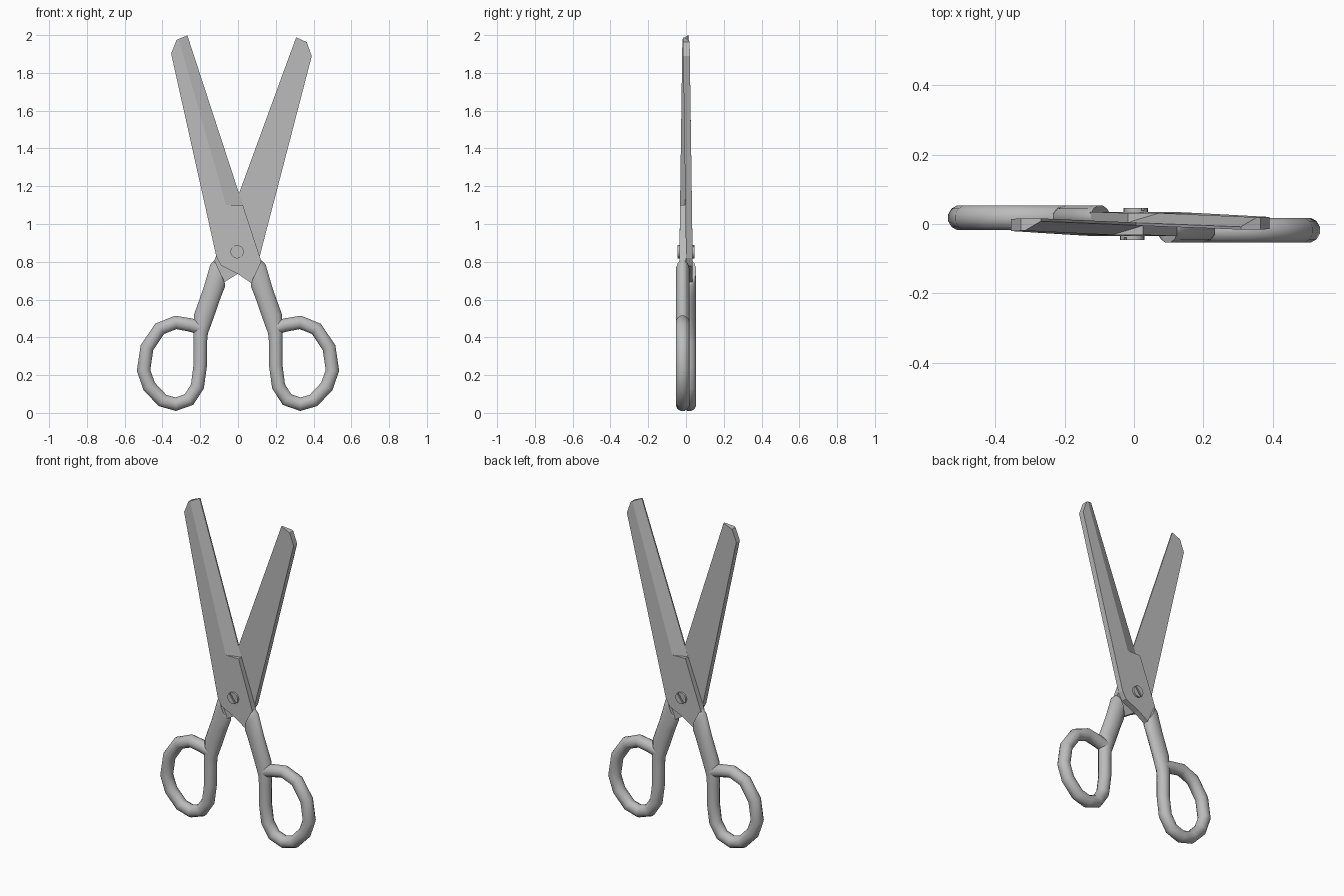
import bpy, bmesh, math
from mathutils import Matrix, Vector

cube = bpy.data.objects.get("Cube")
if cube:
    bpy.data.objects.remove(cube)

steel = bpy.data.materials.new("grey steel")
steel.use_nodes = True
grey = (0.5, 0.5, 0.5, 1)
steel.diffuse_color = grey
steel.node_tree.nodes["Principled BSDF"].inputs["Base Color"].default_value = grey

THICK = 0.035
PIVOT = Vector((-0.005, 0, 0.853))


def add_object(name, bm, smooth=False):
    bmesh.ops.recalc_face_normals(bm, faces=bm.faces[:])
    mesh = bpy.data.meshes.new(name)
    bm.to_mesh(mesh)
    bm.free()
    mesh.materials.append(steel)
    obj = bpy.data.objects.new(name, mesh)
    bpy.context.collection.objects.link(obj)
    if smooth:
        bpy.ops.object.select_all(action="DESELECT")
        obj.select_set(True)
        bpy.context.view_layer.objects.active = obj
        bpy.ops.object.shade_smooth_by_angle(angle=math.radians(50))
    return obj


def skin(bm, sections):
    """Join matching rings of points into a capped solid."""
    rings = [[bm.verts.new(p) for p in ring] for ring in sections]
    for a, b in zip(rings, rings[1:]):
        for i in range(len(a)):
            j = (i + 1) % len(a)
            bm.faces.new((a[i], a[j], b[j], b[i]))
    bm.faces.new(rings[0])
    bm.faces.new(rings[-1])


def cut_away(bm, point, normal):
    """Slice off what lies beyond a plane and close the cut."""
    geom = bm.verts[:] + bm.edges[:] + bm.faces[:]
    cut = bmesh.ops.bisect_plane(bm, geom=geom, plane_co=point,
                                 plane_no=normal, clear_outer=True)
    edges = [e for e in cut["geom_cut"] if isinstance(e, bmesh.types.BMEdge)]
    bmesh.ops.contextual_create(bm, geom=edges)


def lean(bm):
    """Tilt the blade towards its partner with height."""
    for v in bm.verts:
        v.co.y += 0.014 * max(0, v.co.z - PIVOT.z)


def back_copy(obj, name, turn=0):
    twin = obj.copy()
    twin.name = name
    bpy.context.collection.objects.link(twin)
    swing = (Matrix.Translation(PIVOT) @ Matrix.Rotation(math.radians(turn), 4, "Y")
             @ Matrix.Translation(-PIVOT))
    twin.matrix_world = swing @ Matrix.Rotation(math.pi, 4, "Z")


# Ground blade: flat spine side, then a slope down to the cutting edge
def blade_section(z, spine, ridge, edge):
    return [(spine, 0, z), (spine, -THICK, z), (ridge, -THICK, z),
            (edge, -0.008, z), (edge, 0, z)]


bm = bmesh.new()
skin(bm, [blade_section(1.09, -0.173, -0.06, 0.029),
          blade_section(2.05, -0.387, -0.335, -0.285)])
cut_away(bm, (-0.325, 0, 1.975), (-0.93, 0, 0.37))
cut_away(bm, (-0.325, 0, 1.975), (-0.38, 0, 0.92))
lean(bm)
back_copy(add_object("front_blade", bm), "back_blade", 2)

# Flat pivot plate, running down into the handle
plate = [(-0.175, 1.1), (0.026, 1.1), (0.124, 0.8), (0.13, 0.74), (0.09, 0.68),
         (0.066, 0.69), (0, 0.735), (-0.09, 0.78), (-0.114, 0.825)]
bm = bmesh.new()
skin(bm, [[(x, y, z) for x, z in plate] for y in (-THICK, 0)])
lean(bm)
back_copy(add_object("front_pivot_plate", bm), "back_pivot_plate", 2)


# Handle: each rib is a pair of opposite side points of an oval section
def oval(a, b, depth=0.037, sides=12):
    mid, half = (a + b) / 2, (a - b) / 2
    ring = []
    for i in range(sides):
        t = math.tau * (i + 0.5) / sides
        p = mid + half * math.cos(t)
        ring.append((p.x, depth * math.sin(t) - 0.018, p.y))
    return ring


stem = [(0.07, 0.69, 0.125, 0.81), (0.066, 0.67, 0.147, 0.79),
        (0.09, 0.61, 0.185, 0.66), (0.128, 0.5, 0.235, 0.52),
        (0.158, 0.42, 0.238, 0.44)]
loop = [(0.2, 0.37), (0.2, 0.25), (0.215, 0.14), (0.26, 0.07), (0.33, 0.046),
        (0.4, 0.066), (0.47, 0.14), (0.5, 0.225), (0.482, 0.345),
        (0.415, 0.445), (0.33, 0.479), (0.25, 0.465), (0.2, 0.45)]
ribs = [(Vector(s[:2]), Vector(s[2:])) for s in stem]
path = [Vector(p) for p in loop]
for i, p in enumerate(path):
    along = path[min(i + 1, len(path) - 1)] - path[max(i - 1, 0)]
    side = Vector((along.y, -along.x)).normalized() * 0.037
    ribs.append((p + side, p - side))
bm = bmesh.new()
skin(bm, [oval(a, b) for a, b in ribs])
back_copy(add_object("front_handle", bm, True), "back_handle")

# Slotted pivot screw: a thin disc with two raised half discs
bm = bmesh.new()
for side in (-1, 0, 1):
    part = bmesh.new()
    height = 0.046 if side else 0.039
    bmesh.ops.create_cone(part, cap_ends=True, segments=20, radius1=0.035,
                          radius2=0.035, depth=height,
                          matrix=Matrix.Rotation(math.pi / 2, 4, "X"))
    bmesh.ops.translate(part, verts=part.verts[:], vec=PIVOT - Vector((0, height / 2, 0)))
    if side:
        away = Vector((0.8, 0, 0.6)) * side
        cut_away(part, PIVOT + away * 0.005, -away)
    half = bpy.data.meshes.new("screw_part")
    part.to_mesh(half)
    part.free()
    bm.from_mesh(half)
    bpy.data.meshes.remove(half)
back_copy(add_object("front_screw", bm, True), "back_screw")
